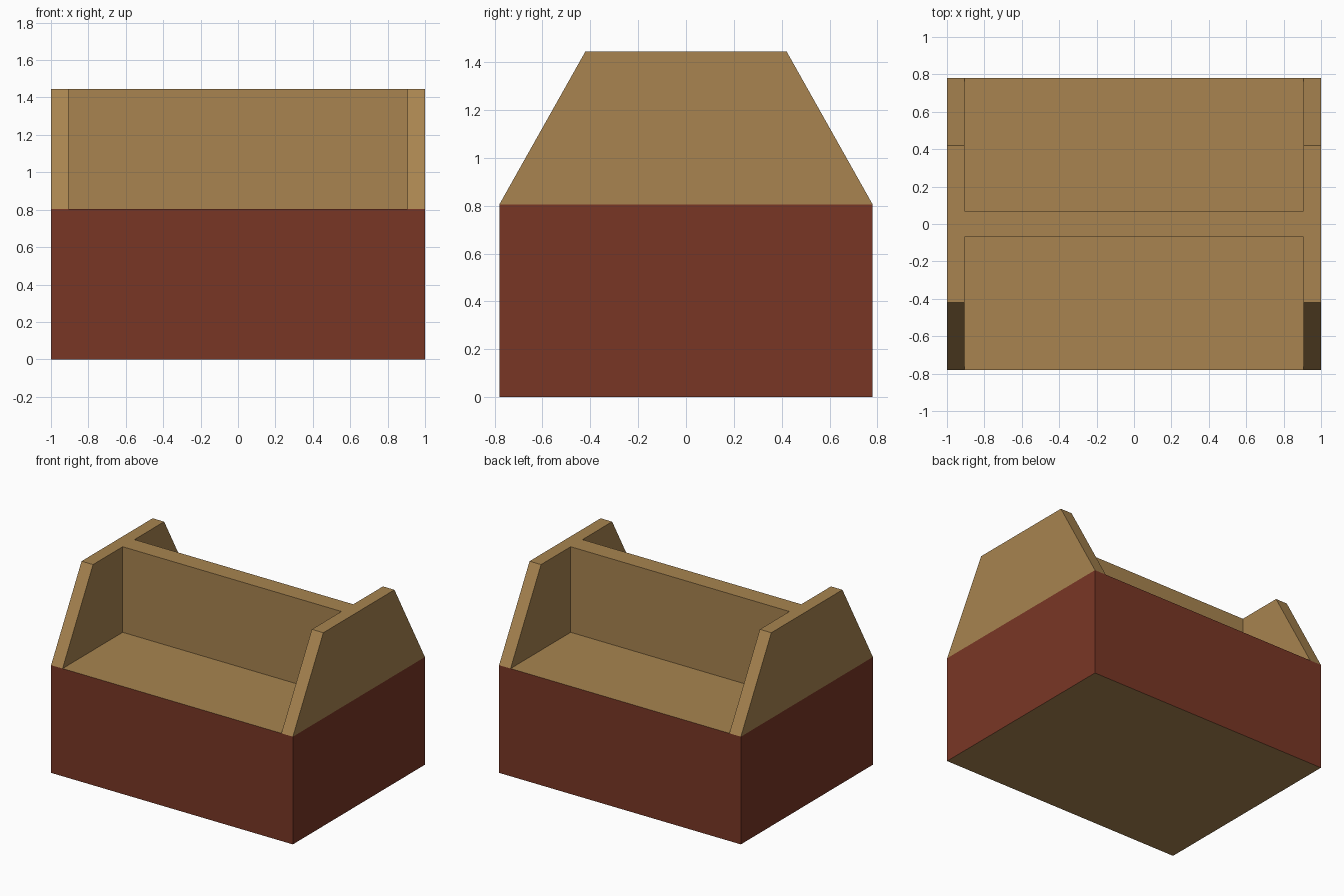
import bpy, bmesh

if "Cube" in bpy.data.objects:
    bpy.data.objects.remove(bpy.data.objects["Cube"])

def material(name, rgb):
    m = bpy.data.materials.new(name)
    m.diffuse_color = (*rgb, 1)
    m.use_nodes = True
    m.node_tree.nodes["Principled BSDF"].inputs["Base Color"].default_value = m.diffuse_color
    return m

tan = material("tan wood", (0.392, 0.231, 0.080))
red = material("red brown", (0.191, 0.037, 0.0185))

W, D, H, TOP = 1.0, 0.78, 0.805, 1.445   # half width, half depth, base height, full height
WALL, RIDGE, MID = 0.905, 0.42, 0.07     # wall inner x, half ridge depth, half divider depth

def prism(name, x0, x1, profile, mats, drop=None):
    """Extrude a (y, z) profile from x0 to x1; drop(normal) removes hidden faces."""
    bm = bmesh.new()
    a = [bm.verts.new((x0, y, z)) for y, z in profile]
    b = [bm.verts.new((x1, y, z)) for y, z in profile]
    n = len(profile)
    bm.faces.new(a)
    bm.faces.new(b)
    for i in range(n):
        j = (i + 1) % n
        bm.faces.new((a[i], a[j], b[j], b[i]))
    bmesh.ops.recalc_face_normals(bm, faces=bm.faces)
    bm.normal_update()
    if drop:
        bmesh.ops.delete(bm, geom=[f for f in bm.faces if drop(f.normal)], context='FACES')
    # upright faces take the second material when there is one
    for f in bm.faces:
        f.material_index = int(len(mats) > 1 and abs(f.normal.z) < 0.5)
    me = bpy.data.meshes.new(name)
    bm.to_mesh(me)
    bm.free()
    for m in mats:
        me.materials.append(m)
    ob = bpy.data.objects.new(name, me)
    bpy.context.collection.objects.link(ob)

# Base block: red sides, tan top and bottom
prism("base", -W, W, [(-D, 0), (D, 0), (D, H), (-D, H)], [tan, red])

# Sloped end walls
for side, x0, x1 in (("left", -W, -WALL), ("right", WALL, W)):
    prism(side + "_end_wall", x0, x1, [(-D, H), (D, H), (RIDGE, TOP), (-RIDGE, TOP)],
          [tan], lambda n: n.z < -0.9)

# Central divider between the end walls
prism("divider", -WALL, WALL, [(-MID, H), (MID, H), (MID, TOP), (-MID, TOP)],
      [tan], lambda n: n.z < -0.9 or abs(n.x) > 0.9)
